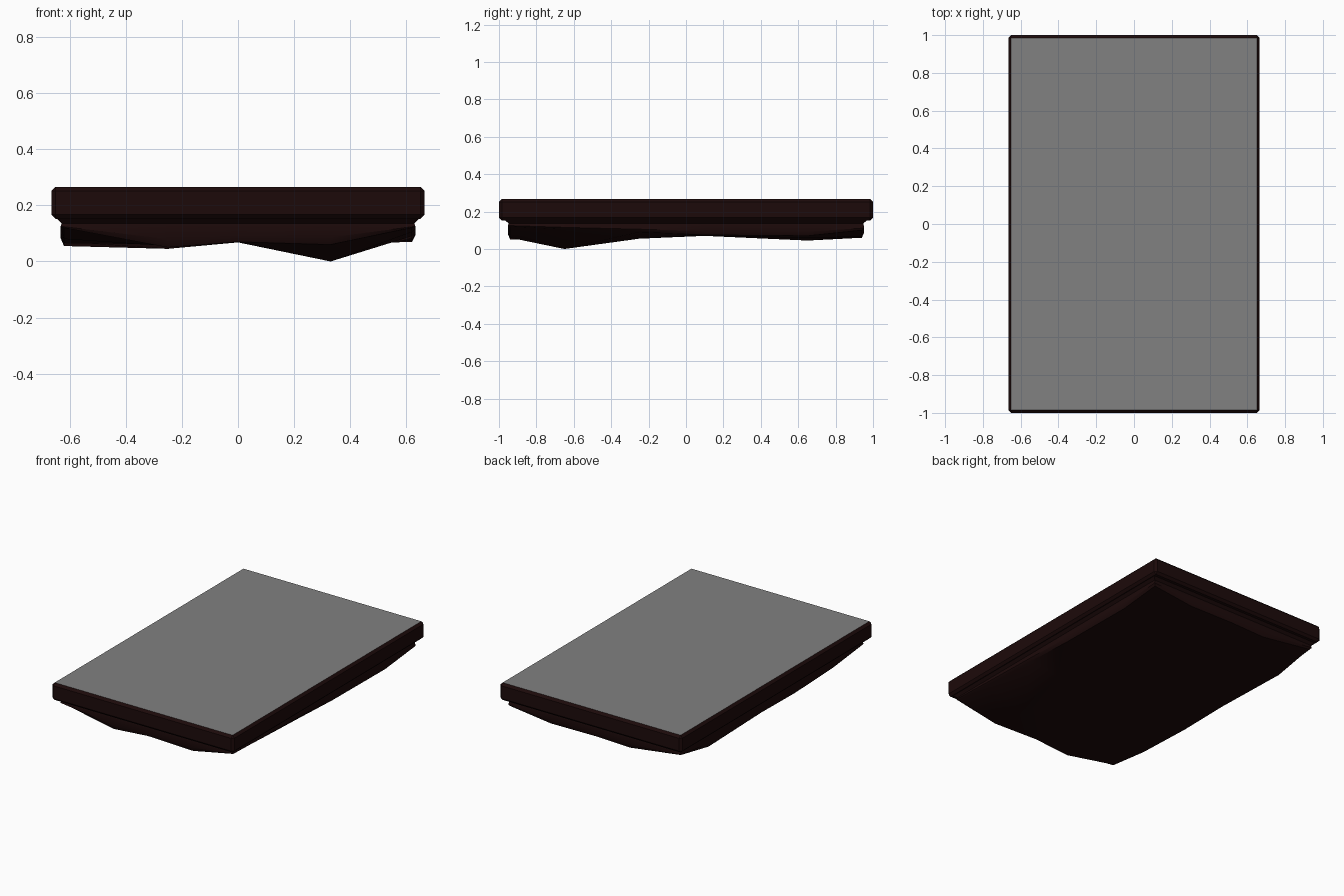
import bpy, bmesh

cube = bpy.data.objects.get("Cube")
if cube:
    bpy.data.objects.remove(cube)


def material(name, colour):
    m = bpy.data.materials.new(name)
    m.use_nodes = True
    m.diffuse_color = (*colour, 1)
    m.node_tree.nodes["Principled BSDF"].inputs["Base Color"].default_value = (*colour, 1)
    return m


wood = material("dark brown", (0.012, 0.003, 0.003))
grey = material("grey", (0.22, 0.22, 0.22))


def add_object(name, bm, materials):
    bmesh.ops.recalc_face_normals(bm, faces=bm.faces)
    mesh = bpy.data.meshes.new(name)
    bm.to_mesh(mesh)
    bm.free()
    obj = bpy.data.objects.new(name, mesh)
    bpy.context.collection.objects.link(obj)
    for m in materials:
        mesh.materials.append(m)
    return obj


# Slab with chamfered edges and a grey top face
bm = bmesh.new()
bmesh.ops.create_cube(bm, size=1)
for v in bm.verts:
    v.co = (v.co.x * 1.33, v.co.y * 2, 0.209 + v.co.z * 0.114)
bmesh.ops.bevel(bm, geom=bm.edges[:], offset=0.015, segments=1, affect="EDGES")
for f in bm.faces:
    f.material_index = int(f.normal.z > 0.9)
add_object("slab", bm, [wood, grey])

# Uneven underside: a coarse grid of heights, rows running from front to back
xs = [-0.62, -0.25, 0, 0.33, 0.62]
ys = [-0.94, -0.65, -0.25, 0.1, 0.65, 0.94]
heights = [
    [0.12, 0.05, 0.07, 0.06, 0.12],
    [0.08, 0.055, 0.068, 0.0, 0.105],
    [0.065, 0.06, 0.07, 0.055, 0.09],
    [0.07, 0.07, 0.07, 0.07, 0.075],
    [0.055, 0.045, 0.068, 0.06, 0.07],
    [0.11, 0.06, 0.068, 0.065, 0.1],
]
bm = bmesh.new()
grid = [[bm.verts.new((x, y, z)) for x, z in zip(xs, row)] for y, row in zip(ys, heights)]
for a, b in zip(grid, grid[1:]):
    for i in range(len(xs) - 1):
        bm.faces.new((a[i], a[i + 1], b[i + 1], b[i]))

# Walls from the underside rim, bulging slightly, then flaring into the slab
rim = (grid[0] + [r[-1] for r in grid[1:-1]] + grid[-1][::-1]
       + [r[0] for r in grid[-2:0:-1]])


def wall_ring(grow, height):
    ring = []
    for v in rim:
        x, y, z = v.co
        x += grow * ((x > 0.6) - (x < -0.6))
        y += grow * ((y > 0.9) - (y < -0.9))
        ring.append(bm.verts.new((x, y, height(z))))
    return ring


rings = [rim,
         wall_ring(0.012, lambda z: z + (0.135 - z) * 0.35),
         wall_ring(0.008, lambda z: 0.136),
         wall_ring(0.028, lambda z: 0.154)]
for lower, upper in zip(rings, rings[1:]):
    for i in range(len(rim)):
        j = (i + 1) % len(rim)
        bm.faces.new((lower[i], lower[j], upper[j], upper[i]))
bm.faces.new(rings[-1])
underside = add_object("uneven_underside", bm, [wood])

# Soft shading on the underside, keeping the rim crisp
bpy.ops.object.select_all(action="DESELECT")
underside.select_set(True)
bpy.context.view_layer.objects.active = underside
bpy.ops.object.shade_smooth_by_angle(angle=0.6)
